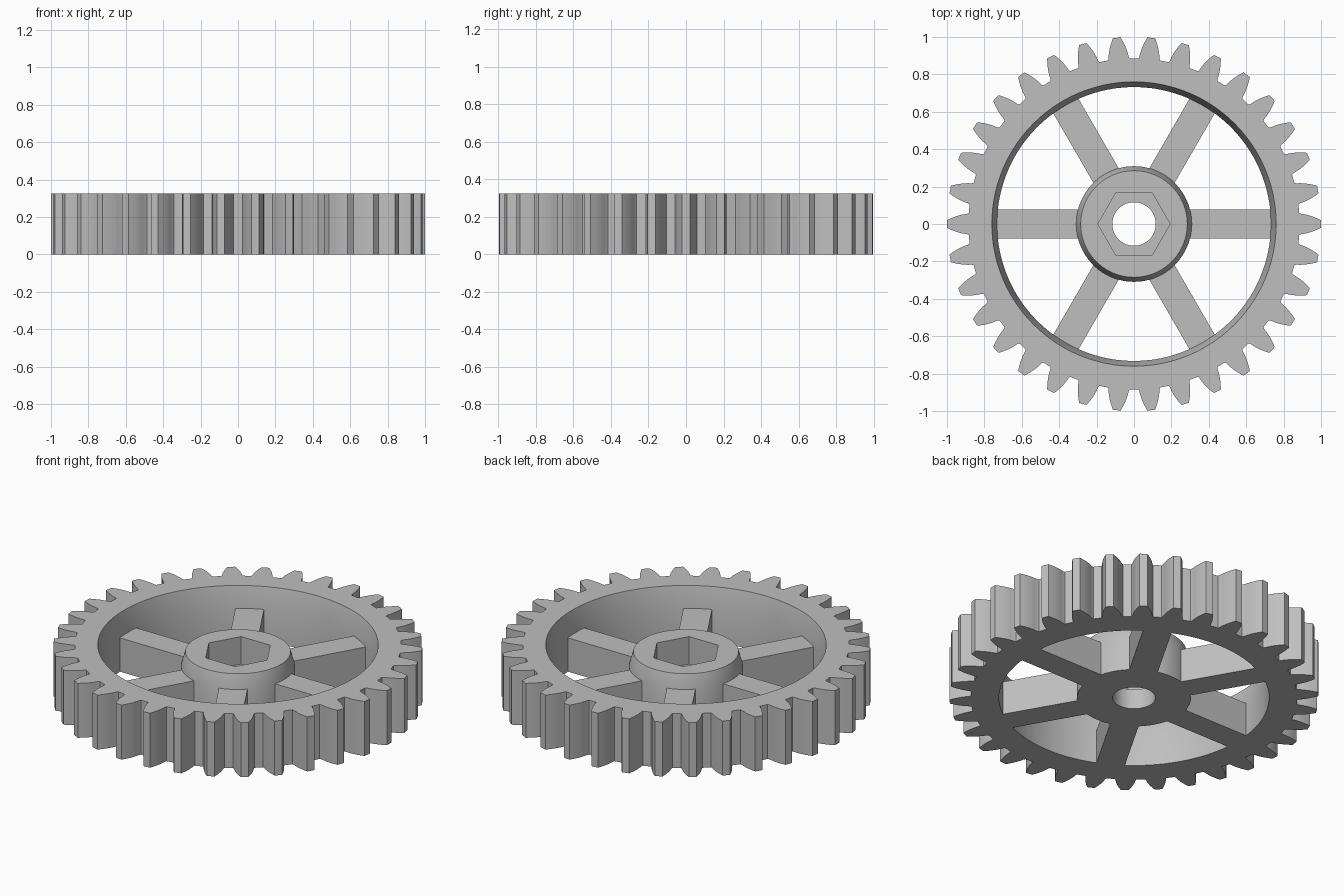
import bpy, bmesh
from math import pi, cos, sin, tan, acos, radians

if "Cube" in bpy.data.objects:
    bpy.data.objects.remove(bpy.data.objects["Cube"], do_unlink=True)

TEETH, TIP, ROOT = 34, 1.0, 0.885
HEIGHT, HUB_TOP, SPOKE_TOP, HEX_FLOOR = 0.326, 0.285, 0.202, 0.12

grey = bpy.data.materials.new("plain grey")
grey.use_nodes = True
grey.diffuse_color = (0.52, 0.52, 0.52, 1)
grey.node_tree.nodes["Principled BSDF"].inputs["Base Color"].default_value = grey.diffuse_color


def finish(name, bm):
    """Turn a bmesh into a named, shaded object."""
    bmesh.ops.recalc_face_normals(bm, faces=bm.faces)
    mesh = bpy.data.meshes.new(name)
    bm.to_mesh(mesh)
    bm.free()
    mesh.materials.append(grey)
    obj = bpy.data.objects.new(name, mesh)
    bpy.context.collection.objects.link(obj)
    bpy.ops.object.select_all(action="DESELECT")
    obj.select_set(True)
    bpy.context.view_layer.objects.active = obj
    bpy.ops.object.shade_smooth_by_angle(angle=radians(20))
    return obj


def ring_solid(name, angles, sections):
    """Skin a closed ring through (radii, z) sections sharing the same angles."""
    bm = bmesh.new()
    loops = []
    for radii, z in sections:
        if isinstance(radii, float):
            radii = [radii] * len(angles)
        loops.append([bm.verts.new((r * cos(a), r * sin(a), z)) for r, a in zip(radii, angles)])
    n = len(angles)
    for i, low in enumerate(loops):
        high = loops[(i + 1) % len(loops)]
        for j in range(n):
            k = (j + 1) % n
            bm.faces.new((low[j], low[k], high[k], high[j]))
    return finish(name, bm)


# Involute tooth flank, from root to tip, as (half angle, radius)
pitch_radius = TIP * TEETH / (TEETH + 2)
pressure = radians(20)
base_radius = pitch_radius * cos(pressure)


def involute(a):
    return tan(a) - a


def half_angle(r):
    a = acos(min(1, base_radius / r))
    return pi / (2 * TEETH) + involute(pressure) - involute(a)


flank = [(half_angle(base_radius) + 0.005, ROOT)]
for i in range(6):
    r = base_radius + 0.008 + (TIP - base_radius - 0.008) * i / 5
    flank.append((half_angle(r), r))
tooth = [(-a, r) for a, r in flank] + [(a, r) for a, r in reversed(flank)]
tooth.append((pi / TEETH, ROOT))

# Toothed rim with a drafted recess above the spokes
angles, radii = [], []
for t in range(TEETH):
    for a, r in tooth:
        angles.append(a + t * 2 * pi / TEETH)
        radii.append(r)
ring_solid("toothed_rim", angles, [
    (radii, 0), (radii, HEIGHT), (0.76, HEIGHT), (0.732, SPOKE_TOP), (0.732, 0)])

# Hub with a drafted top, hexagonal socket and round bore
SEGMENTS = 96
angles = [2 * pi * i / SEGMENTS for i in range(SEGMENTS)]
hexagon = [0.167 / cos(a % (pi / 3) - pi / 6) for a in angles]
ring_solid("hub", angles, [
    (0.309, 0), (0.309, SPOKE_TOP), (0.285, HUB_TOP), (hexagon, HUB_TOP),
    (hexagon, HEX_FLOOR), (0.116, HEX_FLOOR), (0.116, 0)])

# Six spokes, let slightly into the hub and rim
for i in range(6):
    bm = bmesh.new()
    bmesh.ops.create_cube(bm, size=1)
    inner, outer = 0.295, 0.735
    for v in bm.verts:
        v.co.x = inner if v.co.x < 0 else outer
        v.co.y *= 0.156
        v.co.z = 0 if v.co.z < 0 else SPOKE_TOP
    spoke = finish(f"spoke_{i + 1}", bm)
    spoke.rotation_euler.z = i * pi / 3
